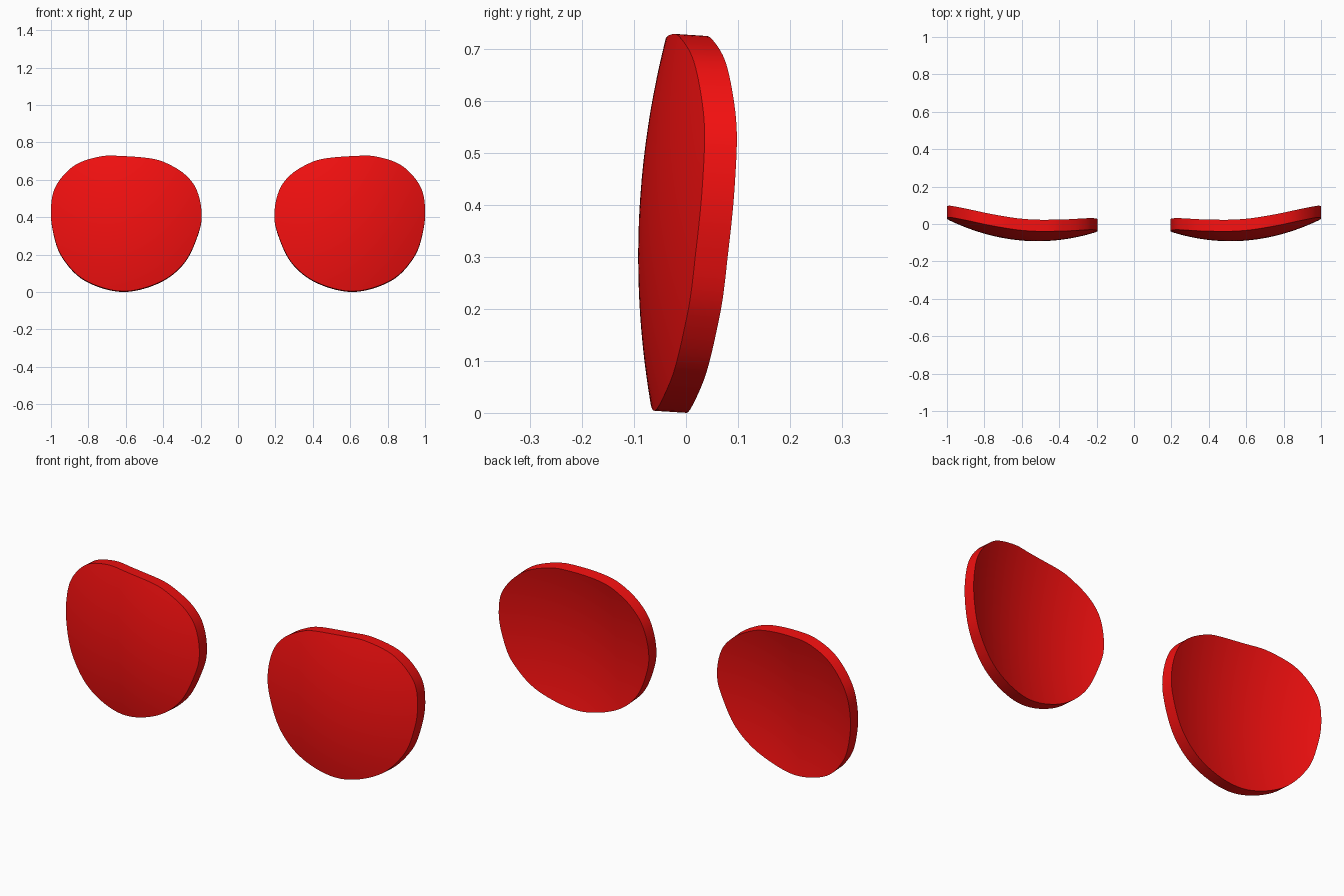
import bpy, bmesh, math
from mathutils import Vector

if "Cube" in bpy.data.objects:
    bpy.data.objects.remove(bpy.data.objects["Cube"])

# Front outline of the right-hand lens (x, z), counter-clockwise from the bottom
OUTLINE = [(.62, .004), (.82, .064), (.94, .187), (.988, .32), (1.0, .45),
           (.972, .57), (.875, .676), (.74, .724), (.62, .727), (.46, .713),
           (.37, .683), (.282, .627), (.222, .548), (.195, .43), (.21, .32),
           (.285, .16), (.42, .052)]
CENTRE = Vector((.6, .38))
THICK, DROP = .062, .004
STEPS, RINGS = 8, 14


def smooth_loop(points, steps):
    """Closed Catmull-Rom curve through the points."""
    p = [Vector(q) for q in points]
    n, out = len(p), []
    for i in range(n):
        a, b, c, d = (p[(i + k) % n] for k in (-1, 0, 1, 2))
        for s in range(steps):
            t = s / steps
            out.append(.5 * (2 * b + (c - a) * t + (2 * a - 5 * b + 4 * c - d) * t * t
                             + (3 * b - a - 3 * c + d) * t ** 3))
    return out


def bulge(x, z):
    """Curved front surface of the lens."""
    return -.092 + .5 * (x - .515) ** 2 + .3 * (z - .3) ** 2


def make_lens(name, side, mat):
    bm = bmesh.new()
    loop = smooth_loop(OUTLINE, STEPS)
    n = len(loop)

    # Front and back curved sheets, built as concentric rings
    def sheet(dy, dz):
        def vert(q):
            return bm.verts.new((side * q.x, bulge(q.x, q.y) + dy, q.y + dz))
        mid = vert(CENTRE)
        rings = [[vert(CENTRE.lerp(q, r / RINGS)) for q in loop] for r in range(1, RINGS + 1)]
        for i in range(n):
            j = (i + 1) % n
            bm.faces.new((mid, rings[0][i], rings[0][j]))
            for a, b in zip(rings, rings[1:]):
                bm.faces.new((a[i], b[i], b[j], a[j]))
        return rings[-1]

    front, back = sheet(0, 0), sheet(THICK, -DROP)
    # Rim wall
    for i in range(n):
        j = (i + 1) % n
        bm.faces.new((front[i], back[i], back[j], front[j]))
    bmesh.ops.recalc_face_normals(bm, faces=bm.faces[:])
    mesh = bpy.data.meshes.new(name)
    bm.to_mesh(mesh)
    bm.free()
    mesh.materials.append(mat)
    ob = bpy.data.objects.new(name, mesh)
    bpy.context.collection.objects.link(ob)
    bpy.ops.object.select_all(action='DESELECT')
    ob.select_set(True)
    bpy.context.view_layer.objects.active = ob
    bpy.ops.object.shade_smooth_by_angle(angle=math.radians(35))


red = bpy.data.materials.new("red_lens")
red.diffuse_color = (.9, .005, .005, 1)
red.use_nodes = True
red.node_tree.nodes["Principled BSDF"].inputs["Base Color"].default_value = red.diffuse_color
make_lens("right_lens", 1, red)
make_lens("left_lens", -1, red)
